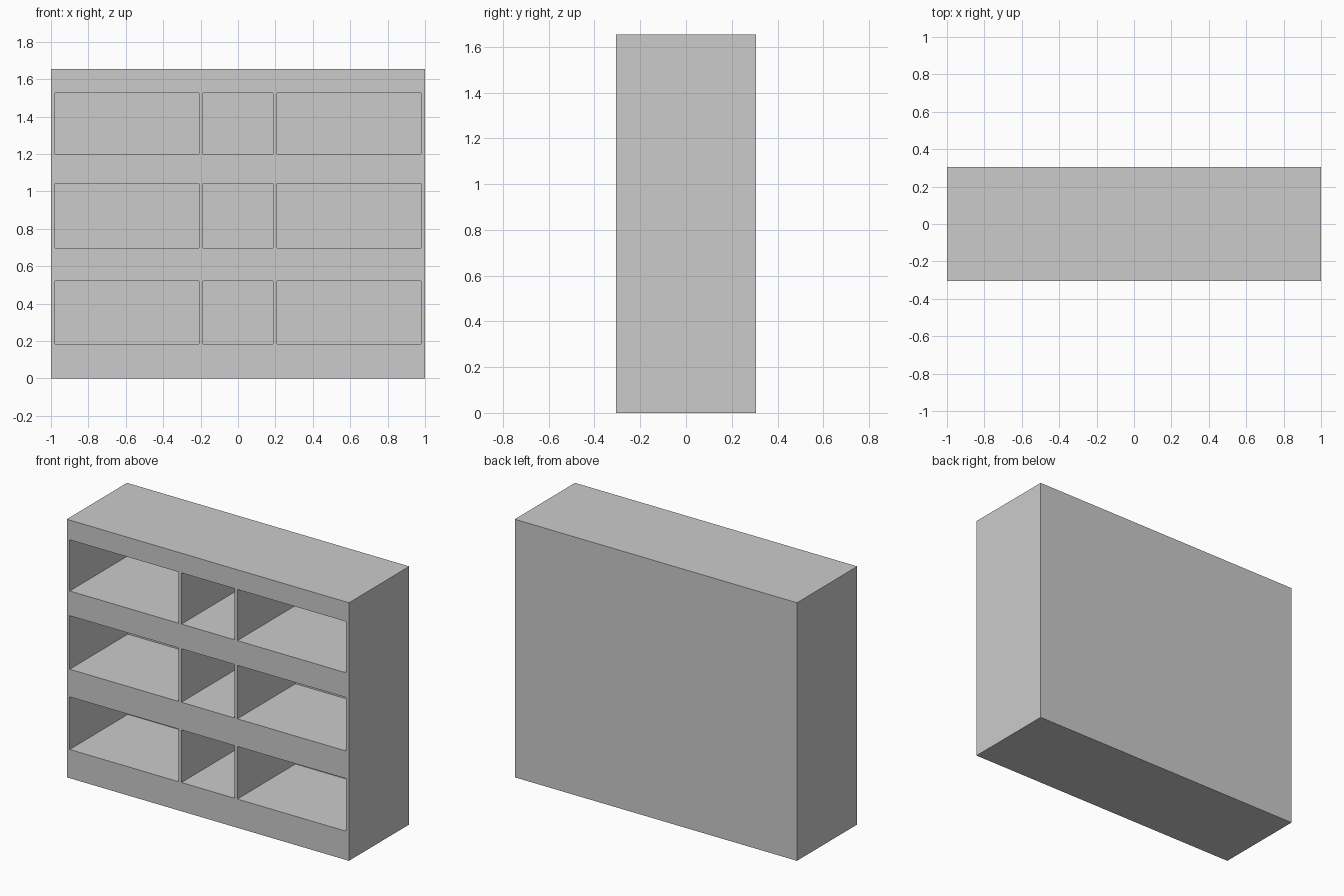
import bpy

if "Cube" in bpy.data.objects:
    bpy.data.objects.remove(bpy.data.objects["Cube"])

WIDTH, DEPTH, HEIGHT = 2.0, 0.61, 1.653
FRONT = -DEPTH / 2
BACK_PANEL = 0.022
COLUMNS = [(-0.979, -0.209), (-0.187, 0.187), (0.209, 0.979)]
ROWS = [(0.184, 0.521), (0.698, 1.041), (1.199, 1.527)]


def box(name, x, y, z):
    """Box spanning the given (min, max) ranges."""
    bpy.ops.mesh.primitive_cube_add(
        size=1, location=[(a + b) / 2 for a, b in (x, y, z)])
    obj = bpy.context.object
    obj.name = name
    obj.scale = [b - a for a, b in (x, y, z)]
    bpy.ops.object.transform_apply(location=True, rotation=False, scale=True)
    return obj


# Solid cabinet body
shelf = box("shelf_unit", (-WIDTH / 2, WIDTH / 2), (FRONT, -FRONT), (0, HEIGHT))

# Nine compartments, open at the front and closed by a thin back panel
cutters = [box("compartment_cutter", x, (FRONT - 0.1, -FRONT - BACK_PANEL), z)
           for x in COLUMNS for z in ROWS]
bpy.ops.object.select_all(action='DESELECT')
for c in cutters:
    c.select_set(True)
bpy.context.view_layer.objects.active = cutters[0]
bpy.ops.object.join()
cutter = bpy.context.object
cutter.hide_render = True

# Carve the compartments, then discard the cutter
mod = shelf.modifiers.new("compartments", 'BOOLEAN')
mod.operation = 'DIFFERENCE'
mod.solver = 'EXACT'
mod.object = cutter
bpy.context.view_layer.objects.active = shelf
bpy.ops.object.modifier_apply(modifier=mod.name)
bpy.data.objects.remove(cutter, do_unlink=True)
